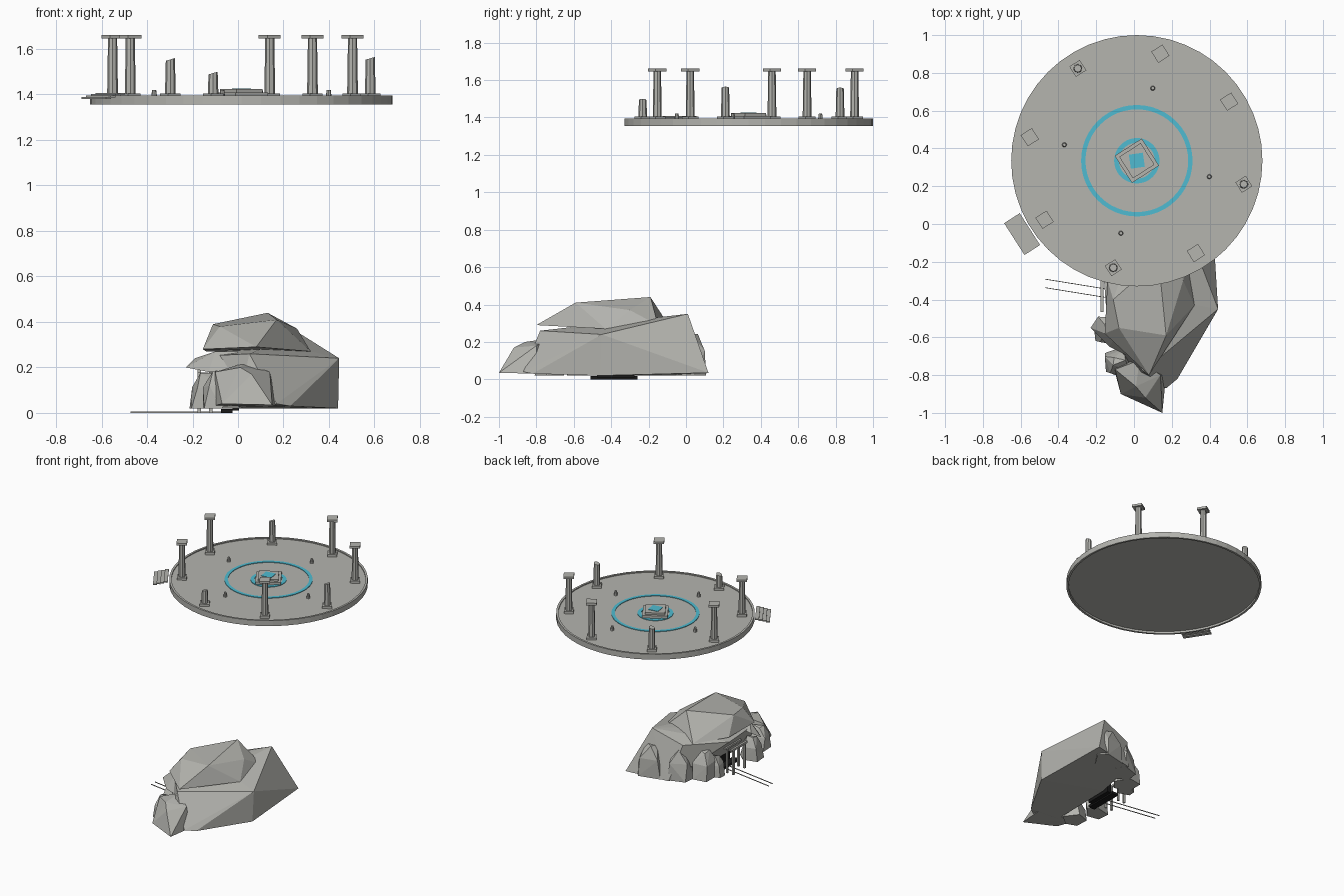
import bpy, bmesh, math, random
from mathutils import Vector, Matrix

cube = bpy.data.objects.get("Cube")
if cube:
    bpy.data.objects.remove(cube, do_unlink=True)


def material(name, color):
    m = bpy.data.materials.new(name)
    m.diffuse_color = (*color, 1)
    m.use_nodes = True
    m.node_tree.nodes["Principled BSDF"].inputs["Base Color"].default_value = (*color, 1)
    return m


STONE = material("grey stone", (.46, .46, .43))
GLOW = material("cyan glow", (.08, .50, .64))
DARK = material("cave black", (.01, .01, .01))


def finish(name, bm, mat):
    bmesh.ops.recalc_face_normals(bm, faces=bm.faces)
    mesh = bpy.data.meshes.new(name)
    bm.to_mesh(mesh)
    bm.free()
    mesh.materials.append(mat)
    obj = bpy.data.objects.new(name, mesh)
    bpy.context.collection.objects.link(obj)
    return obj


def box(name, center, size, mat=STONE, turn=0, tilt=0):
    bm = bmesh.new()
    bmesh.ops.create_cube(bm, size=1)
    bm.transform(Matrix.Translation(center) @ Matrix.Rotation(turn, 4, "Z")
                 @ Matrix.Rotation(tilt, 4, "Y") @ Matrix.Diagonal((*size, 1)))
    return finish(name, bm, mat)


def lathe(name, center, profile, sides, mat=STONE, closed=False):
    """Revolve (radius, height) points; a closed profile makes a ring."""
    bm = bmesh.new()
    rings = [[bm.verts.new((center[0] + r * math.cos(math.tau * i / sides),
                            center[1] + r * math.sin(math.tau * i / sides), z))
              for i in range(sides)] for r, z in profile]
    pairs = list(zip(rings, rings[1:]))
    if closed:
        pairs.append((rings[-1], rings[0]))
    else:
        bm.faces.new(rings[0])
        bm.faces.new(rings[-1])
    for a, b in pairs:
        for i in range(sides):
            j = (i + 1) % sides
            bm.faces.new((a[i], a[j], b[j], b[i]))
    return finish(name, bm, mat)


def rock(name, points):
    """Faceted boulder wrapped around a few corner points."""
    bm = bmesh.new()
    for p in points:
        bm.verts.new(p)
    out = bmesh.ops.convex_hull(bm, input=bm.verts)
    loose = {g for g in out["geom_interior"] + out["geom_unused"]
             if isinstance(g, bmesh.types.BMVert)}
    bmesh.ops.delete(bm, geom=list(loose), context="VERTS")
    return finish(name, bm, STONE)


def boulder(name, center, size, seed):
    """Irregular flat-bottomed small rock."""
    rng = random.Random(seed)
    points = []
    for ring, (height, spread) in enumerate(((0, 1), (.6, .9), (1, .4))):
        for i in range(5 - ring):
            a = math.tau * (i + rng.uniform(-.2, .2)) / (5 - ring) + ring
            points.append((center[0] + size[0] * spread * math.cos(a),
                           center[1] + size[1] * spread * math.sin(a),
                           center[2] + size[2] * height * rng.uniform(.9, 1)))
    return rock(name, points)


# Floating platform: floor and raised rim
MID = Vector((.015, .335, 0))
TURN = math.radians(32.6)
FLOOR = 1.388
lathe("platform_floor", MID, [(.655, 1.37), (.655, FLOOR)], 48)
lathe("platform_rim", MID, [(.65, 1.355), (.665, 1.355), (.665, 1.395), (.65, 1.395)], 48, closed=True)


def around(angle, radius, z=0):
    return MID + Vector((radius * math.cos(angle), radius * math.sin(angle), z))


# Glowing floor rings
for name, inner, outer in (("outer_ring", .272, .295), ("inner_ring", .095, .12)):
    lathe(name, MID, [(inner, FLOOR), (outer, FLOOR), (outer, FLOOR + .004), (inner, FLOOR + .004)],
          48, GLOW, closed=True)

# Central altar
box("altar_base", around(0, 0, 1.398), (.17, .17, .022), turn=TURN)
box("altar_top", around(0, 0, 1.415), (.135, .135, .016), turn=TURN)
box("altar_gem", around(0, 0, 1.423), (.075, .075, .006), GLOW, turn=TURN / 4)

# Eight columns, three of them broken, and four little posts
BROKEN = {2: 1.56, 5: 1.50, 7: 1.565}
for k in range(8):
    angle = TURN + k * math.pi / 4
    spot = around(angle, .58)
    top = BROKEN.get(k, 1.65)
    box("column_base", spot + Vector((0, 0, 1.39)), (.065, .065, .03), turn=TURN)
    shaft = lathe("column_shaft", spot, [(.024, FLOOR), (.02, top)], 8)
    if k in BROKEN:
        for v in shaft.data.vertices:
            if v.co.z > top - .01:
                v.co.z += (v.co.x - spot.x) * .3 - .006
    else:
        box("column_cap", spot + Vector((0, 0, 1.654)), (.07, .07, .016), turn=TURN)
    if k % 2:
        lathe("small_post", around(angle, .393), [(.013, FLOOR), (.009, 1.42)], 8)

# Stair slabs beside the platform
for i in range(4):
    box("stair_slab", around(TURN + math.pi, .685 + i * .024, 1.403 - i * .006), (.026, .2, .008),
        turn=TURN)

# Main rock masses
rock("main_rock", [
    (.41, .12, .035), (.44, -.46, .02), (.23, -.82, .03), (.17, -.87, .04), (0, -.8, .03),
    (.02, -.3, .02), (.1, .06, .02), (.445, -.45, .24), (.27, .01, .35), (.04, -.02, .27),
    (.05, -.78, .26), (.28, -.42, .28), (-.14, -.55, .25), (-.16, -.28, .25)])
rock("top_rock", [
    (.13, -.19, .44), (-.11, -.4, .39), (.17, -.59, .41), (-.08, -.55, .38), (.26, -.3, .37),
    (.08, -.8, .29), (-.155, -.58, .28), (-.14, -.3, .27), (.32, -.43, .27), (.29, -.15, .29),
    (0, -.08, .27)])
rock("front_rock", [
    (.15, -1, .035), (.17, -.8, .03), (-.07, -.9, .04), (-.11, -.75, .03), (-.1, -.77, .18),
    (.01, -.86, .2), (.03, -.72, .22), (.14, -.8, .18), (.06, -.92, .17)])
rock("ledge_rock", [
    (-.23, -.55, .2), (-.13, -.65, .18), (-.19, -.49, .24), (-.1, -.6, .27), (-.08, -.5, .25),
    (0, -.62, .27), (-.03, -.7, .19)])

# Small rocks at the foot of the mass
for i, (center, size) in enumerate((
        ((-.14, -.57, .02), (.09, .07, .16)), ((-.08, -.73, .02), (.09, .08, .17)),
        ((.26, .03, .02), (.11, .09, .24)), ((.08, -.04, .02), (.1, .1, .22)),
        ((-.05, -.14, .02), (.1, .09, .2)), ((-.1, -.21, .02), (.06, .06, .15)))):
    boulder("foot_rock", center, size, i)

# Mine mouth with timber frame and rails
box("cave_floor", (-.05, -.385, .009), (.05, .25, .018), DARK)
box("cave_mouth", (-.01, -.375, .1), (.03, .2, .18), DARK)
for x in (-.17, -.12):
    for y in (-.44, -.31):
        box("timber_post", (x, y, .09), (.014, .014, .18))
    box("timber_beam", (x, -.375, .185), (.016, .18, .014))
for y in (-.31, -.355):
    box("rail", (-.26, y - .016, .003), (.43, .004, .005), turn=-.16)
